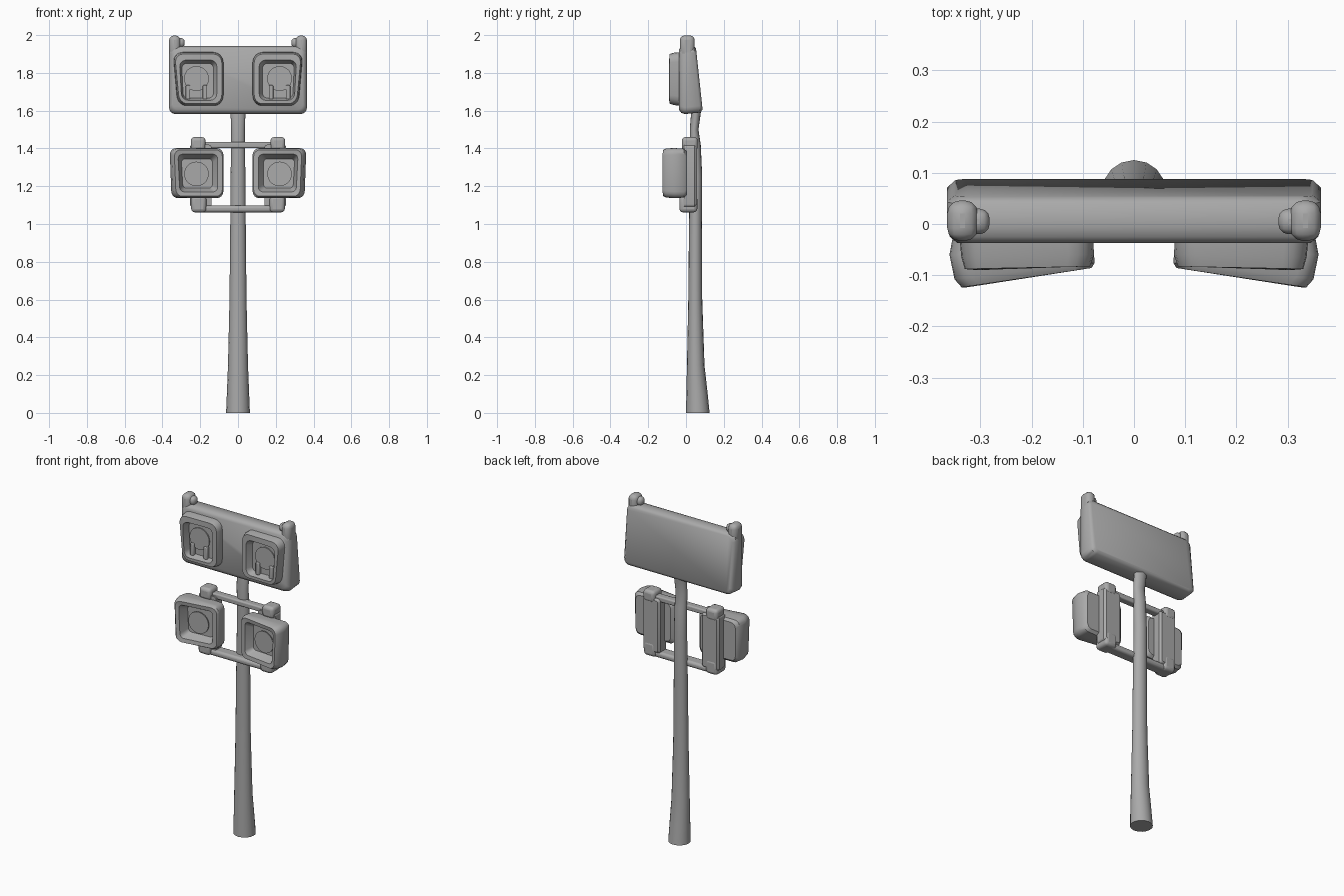
import bpy, bmesh, math
from mathutils import Vector

cube = bpy.data.objects.get("Cube")
if cube:
    bpy.data.objects.remove(cube)

grey = bpy.data.materials.new("plain grey")
grey.use_nodes = True
COLOUR = (0.4, 0.4, 0.4, 1)
grey.diffuse_color = COLOUR
grey.node_tree.nodes["Principled BSDF"].inputs["Base Color"].default_value = COLOUR


def finish(name, bm, bevel=0.0, angle=35):
    """Turn a bmesh into a smooth shaded, optionally bevelled object."""
    bmesh.ops.recalc_face_normals(bm, faces=bm.faces)
    mesh = bpy.data.meshes.new(name)
    bm.to_mesh(mesh)
    bm.free()
    mesh.materials.append(grey)
    obj = bpy.data.objects.new(name, mesh)
    bpy.context.collection.objects.link(obj)
    if bevel:
        mod = obj.modifiers.new("soft edges", "BEVEL")
        mod.width, mod.segments, mod.limit_method = bevel, 3, "ANGLE"
    bpy.ops.object.select_all(action="DESELECT")
    bpy.context.view_layer.objects.active = obj
    obj.select_set(True)
    bpy.ops.object.shade_smooth_by_angle(angle=math.radians(angle))
    return obj


def loft(name, rings, bevel=0.0, angle=35):
    """Skin a list of closed point rings and cap both ends."""
    bm = bmesh.new()
    loops = [[bm.verts.new(p) for p in ring] for ring in rings]
    n = len(loops[0])
    for a, b in zip(loops, loops[1:]):
        for i in range(n):
            j = (i + 1) % n
            bm.faces.new((a[i], a[j], b[j], b[i]))
    bm.faces.new(loops[0])
    bm.faces.new(loops[-1])
    return finish(name, bm, bevel, angle)


def rounded(side, x0, x1, z0, z1, r, y0, y1, tilt=0.0, taper=0.0):
    """Rounded rectangle facing the front; y runs y0 to y1 over x, tilt over z,
    and taper pulls in the lower outer corner."""
    pts = []
    corners = ((x1 - r, z1 - r), (x0 + r, z1 - r), (x0 + r, z0 + r), (x1 - r, z0 + r))
    for k, (cx, cz) in enumerate(corners):
        for s in range(5):
            a = (k + s / 4) * math.pi / 2
            x, z = cx + r * math.cos(a), cz + r * math.sin(a)
            u, v = (x - x0) / (x1 - x0), (z - z0) / (z1 - z0)
            x -= taper * u * (1 - v)
            pts.append((side * x, y0 + (y1 - y0) * u + tilt * v, z))
    return pts


def block(name, x0, x1, y0, y1, z0, z1, bevel=0.01):
    bm = bmesh.new()
    bmesh.ops.create_cube(bm, size=1)
    for v in bm.verts:
        v.co = Vector(((x0 + x1) / 2 + v.co.x * (x1 - x0),
                       (y0 + y1) / 2 + v.co.y * (y1 - y0),
                       (z0 + z1) / 2 + v.co.z * (z1 - z0)))
    return finish(name, bm, bevel)


def disc(name, x, y, z, radius, turn):
    """Thin round lens facing the front, turned about the vertical."""
    rings = []
    for depth in (0.0, 0.006):
        ring = []
        for i in range(28):
            a = i * math.tau / 28
            u = radius * math.cos(a)
            ring.append((x + u, y + depth + turn * u, z + radius * math.sin(a)))
        rings.append(ring)
    return loft(name, rings)


# Tapered pole, wider at the foot: z, half width, front y, back y
sections = ((0, .063, .0, .125), (.1, .059, .002, .115), (.25, .053, .005, .098),
            (.6, .045, .012, .086), (1.0, .041, .016, .084), (1.25, .039, .02, .086),
            (1.42, .037, .02, .078), (1.5, .036, .02, .066), (1.6, .04, .028, .08))
pole = []
for z, w, f, b in sections:
    pole.append([(w * math.cos(i * math.tau / 16),
                  (f + b) / 2 + (b - f) / 2 * math.sin(i * math.tau / 16), z)
                 for i in range(16)])
loft("pole", pole)

# Upper panel, thicker toward the bottom
loft("upper_panel", [
    rounded(1, -.345, .345, 1.605, 1.925, .03, -.037, -.037),
    rounded(1, -.36, .36, 1.588, 1.937, .035, -.025, -.025),
    rounded(1, -.365, .365, 1.582, 1.942, .035, -.005, -.005),
    rounded(1, -.365, .365, 1.59, 1.942, .035, .075, .075, -.035),
    rounded(1, -.35, .35, 1.605, 1.93, .03, .088, .088, -.035)], angle=50)

for side, word in ((1, "left"), (-1, "right")):
    # Corner post and knob on the panel
    post_x = sorted((side * .305, side * .365))
    block(word + "_corner_post", *post_x, -.033, .046, 1.88, 1.998, .025)
    knob_x = sorted((side * .282, side * .335))
    block(word + "_corner_knob", *knob_x, -.02, .03, 1.935, 1.985, .02)

    # Upper lamp: housing with a shallow recess
    loft(word + "_upper_lamp", [
        rounded(side, .08, .345, 1.625, 1.91, .05, -.03, -.03, 0, .025),
        rounded(side, .078, .342, 1.63, 1.907, .05, -.06, -.064, 0, .025),
        rounded(side, .086, .335, 1.637, 1.9, .045, -.083, -.088, 0, .025),
        rounded(side, .112, .31, 1.655, 1.868, .035, -.083, -.09, 0, .012),
        rounded(side, .13, .298, 1.667, 1.85, .025, -.046, -.046, 0, .008)])
    disc(word + "_upper_lens", side * .22, -.056, 1.77, .066, 0)
    for dx in (-.045, .045):
        x = side * .22 + dx
        block(word + "_lens_support", x - .012, x + .012, -.066, -.04, 1.66, 1.735, .005)

    # Lower lamp: deep housing, its outer end further forward
    loft(word + "_lower_lamp", [
        rounded(side, .1, .335, 1.155, 1.385, .03, .005, .005),
        rounded(side, .085, .352, 1.14, 1.398, .03, -.01, -.01, 0, .008),
        rounded(side, .078, .362, 1.137, 1.402, .035, -.06, -.06, 0, .01),
        rounded(side, .077, .352, 1.14, 1.4, .035, -.076, -.108, 0, .01),
        rounded(side, .083, .338, 1.147, 1.393, .035, -.086, -.124, 0, .01),
        rounded(side, .108, .318, 1.17, 1.37, .025, -.088, -.116, 0, .01),
        rounded(side, .135, .3, 1.19, 1.345, .02, -.046, -.056, 0, .008)])
    disc(word + "_lower_lens", side * .22, -.066, 1.265, .065, -side * .06)

    # Bracket behind the lower lamp with its end lugs
    loft(word + "_lamp_bracket", [
        rounded(side, .14, .255, 1.09, 1.42, .015, -.01, -.01),
        rounded(side, .14, .255, 1.09, 1.42, .015, .045, .045),
        rounded(side, .15, .245, 1.1, 1.41, .012, .058, .058)])
    top_x = sorted((side * .172, side * .25))
    block(word + "_upper_lug", *top_x, -.022, .062, 1.39, 1.46, .018)
    low_x = sorted((side * .168, side * .248))
    block(word + "_lower_lug", *low_x, -.035, .06, 1.062, 1.15, .018)

# Cross bars carrying the lower lamps
block("upper_cross_bar", -.2, .2, .0, .045, 1.402, 1.434, .008)
block("lower_cross_bar", -.23, .23, -.02, .05, 1.062, 1.098, .014)
